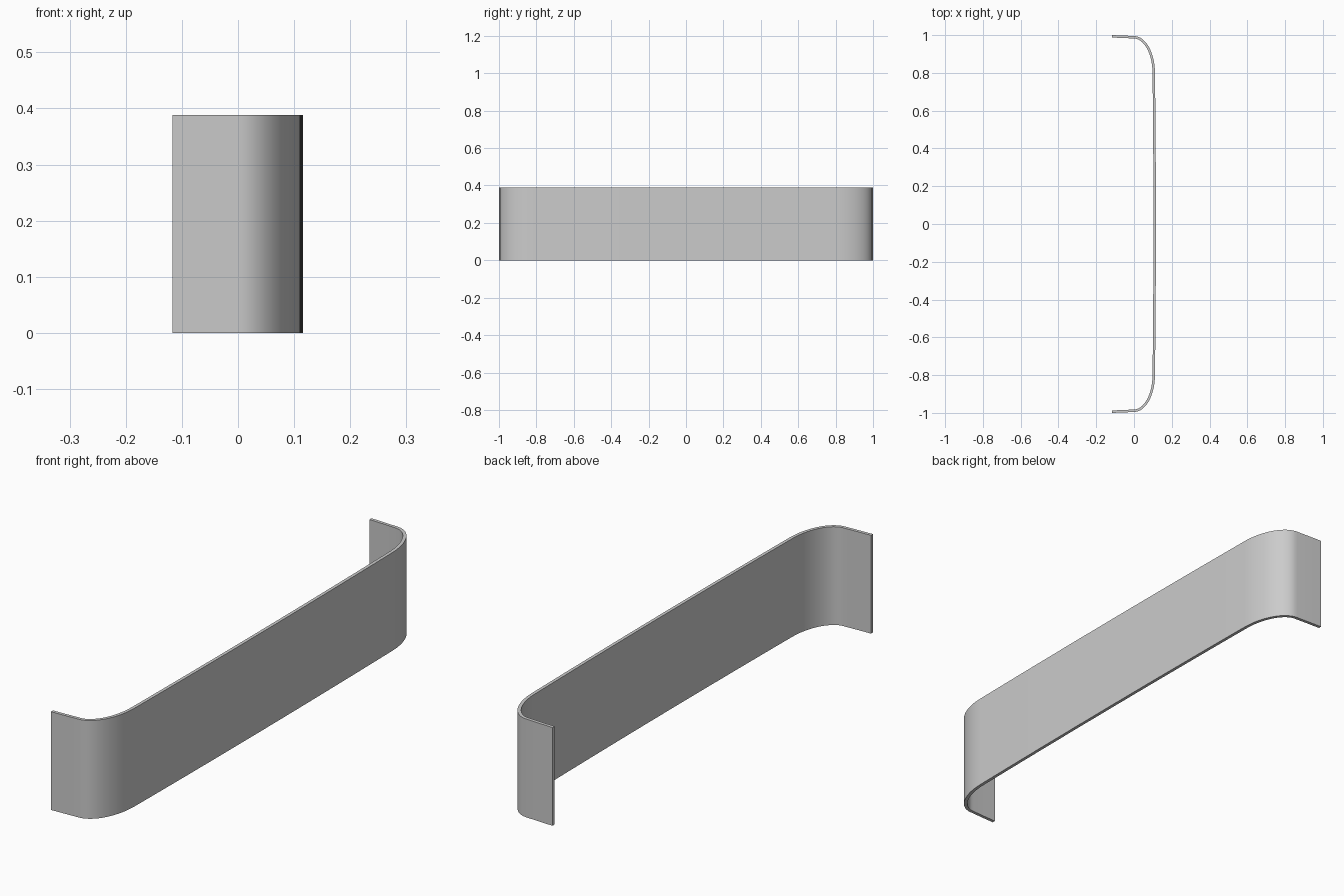
import bpy, bmesh, math
from mathutils import Vector

if "Cube" in bpy.data.objects:
    bpy.data.objects.remove(bpy.data.objects["Cube"])

HEIGHT, THICK = 0.388, 0.013

# outer outline of the +y half: flat end tab, rounded corner, gently bowed face
half = [Vector((-0.117, 1.0)), Vector((-0.06, 0.998))]
cx, cy, rx, ry = 0.0, 0.80, 0.111, 0.195
for i in range(17):
    a = math.pi / 2 * (1 - i / 16)
    half.append(Vector((cx + rx * math.cos(a), cy + ry * math.sin(a))))
for i in range(1, 9):
    y = 0.8 * (1 - i / 8)
    half.append(Vector((0.111 + 0.005 * (1 - (y / 0.8) ** 2), y)))
outer = half + [Vector((p.x, -p.y)) for p in reversed(half[:-1])]

# inner outline, offset by the wall thickness
inner = []
for i, p in enumerate(outer):
    d = (outer[min(i + 1, len(outer) - 1)] - outer[max(i - 1, 0)]).normalized()
    inner.append(p + Vector((d.y, -d.x)) * THICK)
inner[0].x = inner[-1].x = outer[0].x

# curved panel: a ring of four vertices at every outline point
bm = bmesh.new()
rings = [[bm.verts.new((q.x, q.y, z)) for q, z in
          ((o, 0), (o, HEIGHT), (n, HEIGHT), (n, 0))]
         for o, n in zip(outer, inner)]
for a, b in zip(rings, rings[1:]):
    for k in range(4):
        m = (k + 1) % 4
        bm.faces.new((a[k], a[m], b[m], b[k]))
bm.faces.new(rings[0])
bm.faces.new(rings[-1])
bmesh.ops.recalc_face_normals(bm, faces=bm.faces)
mesh = bpy.data.meshes.new("curved_panel")
bm.to_mesh(mesh)
bm.free()
panel = bpy.data.objects.new("curved_panel", mesh)
bpy.context.collection.objects.link(panel)
bpy.context.view_layer.objects.active = panel
panel.select_set(True)
bpy.ops.object.shade_smooth_by_angle(angle=math.radians(30))
